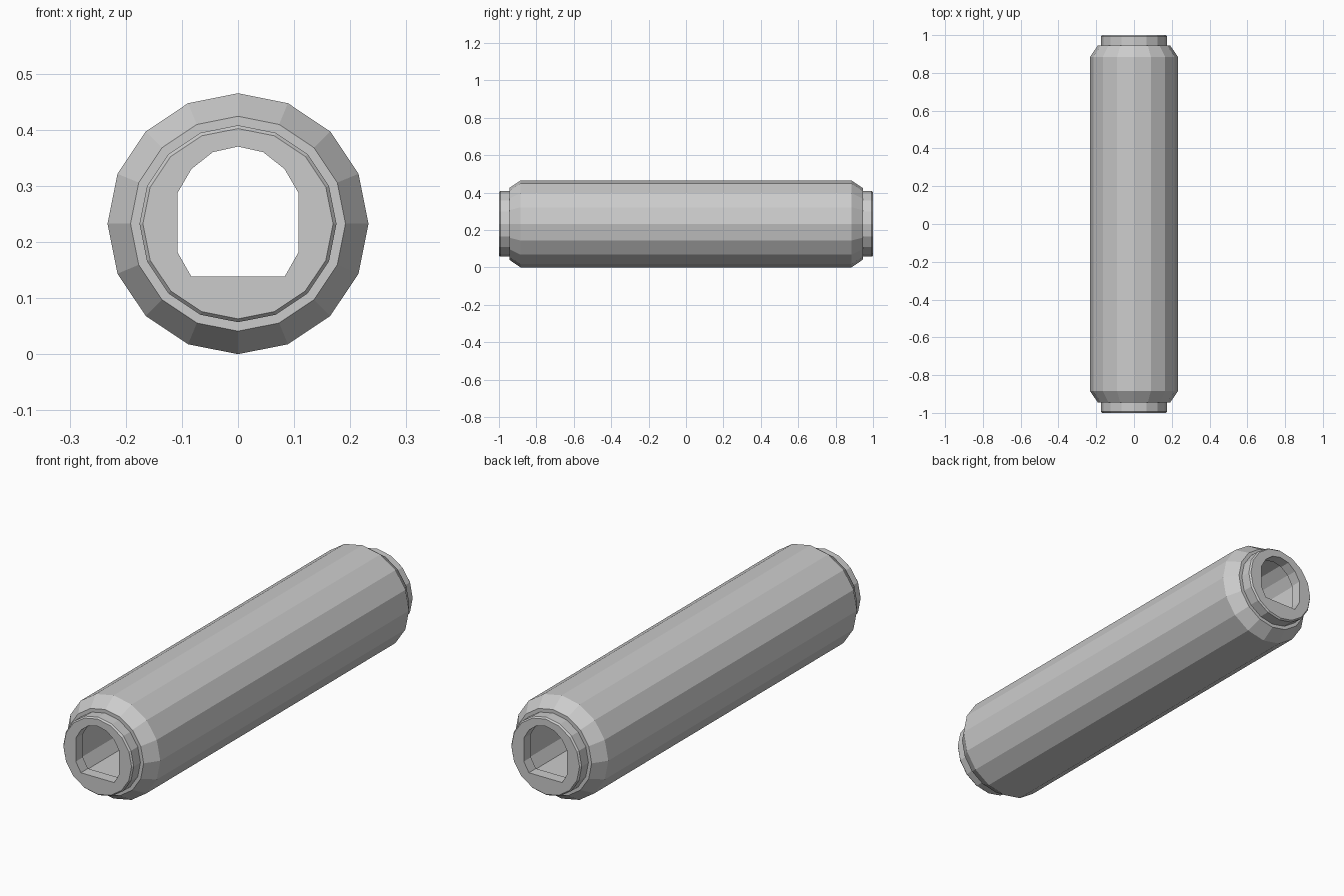
import bpy, bmesh
from math import sin, cos, pi

if "Cube" in bpy.data.objects:
    bpy.data.objects.remove(bpy.data.objects["Cube"])

CZ = 0.2325  # axis height


def ring(bm, pts, y):
    return [bm.verts.new((x, y, z)) for x, z in pts]


def circle(r, n=16):
    return [(r * sin(2 * pi * i / n), CZ + r * cos(2 * pi * i / n)) for i in range(n)]


def skin(bm, a, b):
    n = len(a)
    for i in range(n):
        bm.faces.new((a[i], a[(i + 1) % n], b[(i + 1) % n], b[i]))


def loft(name, sections):
    # closed solid through matching sections along y
    bm = bmesh.new()
    rings = [ring(bm, p, y) for p, y in sections]
    for a, b in zip(rings, rings[1:]):
        skin(bm, a, b)
    bm.faces.new(rings[0])
    bm.faces.new(rings[-1])
    bmesh.ops.recalc_face_normals(bm, faces=bm.faces)
    me = bpy.data.meshes.new(name)
    bm.to_mesh(me)
    bm.free()
    ob = bpy.data.objects.new(name, me)
    bpy.context.collection.objects.link(ob)
    return ob


# Outer sleeve: stepped, chamfered ends, mirrored along y
profile = [(0.1695, -1), (0.1755, -0.993), (0.1755, -0.945), (0.1915, -0.945), (0.2325, -0.885)]
profile += [(r, -y) for r, y in reversed(profile)]
sleeve = loft("sleeve", [(circle(r), y) for r, y in profile])

# Bore: rounded top, straight sides, flat floor, slightly wider behind the end lips
half = [(0.045, 0.36), (0.083, 0.33), (0.108, 0.287), (0.108, 0.182), (0.083, 0.138)]
hole = [(0, 0.37)] + half + [(-x, z) for x, z in reversed(half)]
wide = [(x * 1.1, CZ + (z - CZ) * 1.1) for x, z in hole]
bore = loft("bore_cutter", [(hole, -1.1), (hole, -0.95), (wide, -0.95),
                            (wide, 0.95), (hole, 0.95), (hole, 1.1)])
bore.hide_render = True
bore.hide_set(True)

cut = sleeve.modifiers.new("bore", 'BOOLEAN')
cut.operation = 'DIFFERENCE'
cut.solver = 'EXACT'
cut.object = bore
